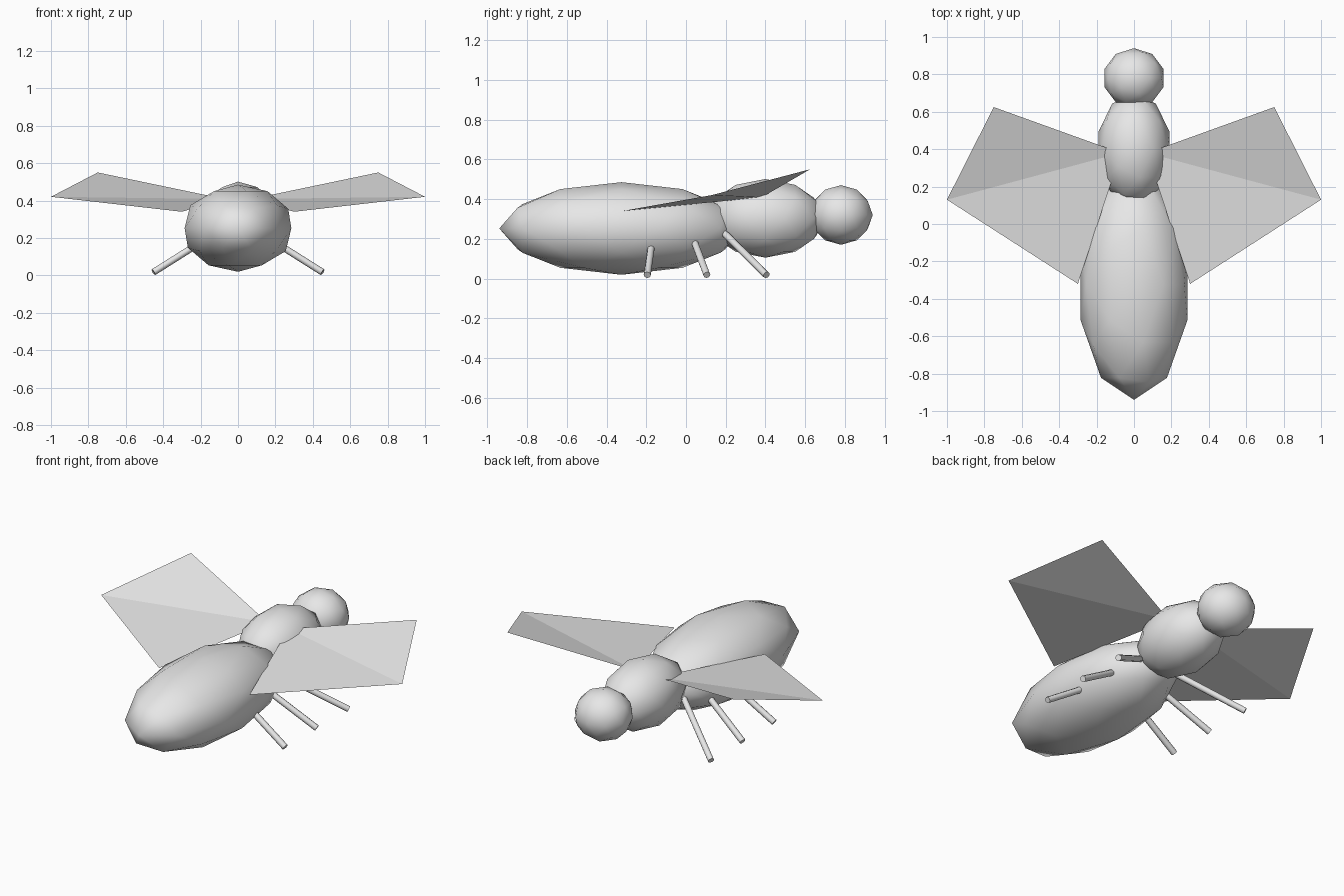
import bpy, bmesh, math
from mathutils import Vector

if "Cube" in bpy.data.objects:
    bpy.data.objects.remove(bpy.data.objects["Cube"])

grey = bpy.data.materials.new("light_grey")
grey.diffuse_color = (0.8, 0.8, 0.8, 1)
grey.use_nodes = True
grey.node_tree.nodes["Principled BSDF"].inputs["Base Color"].default_value = grey.diffuse_color


def body_part(name, centre, radii):
    """Smooth low-poly ball stretched to the given radii."""
    bpy.ops.mesh.primitive_ico_sphere_add(subdivisions=2, radius=1, location=centre)
    ob = bpy.context.object
    ob.name = name
    ob.scale = radii
    bpy.ops.object.transform_apply(location=False, rotation=False, scale=True)
    bpy.ops.object.shade_smooth()
    ob.data.materials.append(grey)


def leg(name, start, end, radius=0.018):
    """Thin rod between two points."""
    a, b = Vector(start), Vector(end)
    bpy.ops.mesh.primitive_cylinder_add(vertices=8, radius=radius,
                                        depth=(b - a).length, location=(a + b) / 2)
    ob = bpy.context.object
    ob.name = name
    ob.rotation_euler = (b - a).to_track_quat('Z', 'Y').to_euler()
    bpy.ops.object.shade_smooth_by_angle(angle=math.radians(50))
    ob.data.materials.append(grey)


def wing(name, side):
    """Single sheet folded along the line from root to outer corner."""
    bm = bmesh.new()
    root, front, outer, rear = [bm.verts.new((side * x, y, z)) for x, y, z in (
        (0.07, 0.38, 0.408), (0.75, 0.625, 0.55), (1.0, 0.13, 0.42), (0.30, -0.32, 0.34))]
    for tri in ((root, outer, front), (root, rear, outer)):
        bm.faces.new(tri if side > 0 else tri[::-1])
    me = bpy.data.meshes.new(name)
    bm.to_mesh(me)
    bm.free()
    me.materials.append(grey)
    bpy.context.collection.objects.link(bpy.data.objects.new(name, me))


# Body
body_part("abdomen", (0, -0.325, 0.252), (0.30, 0.615, 0.233))
body_part("thorax", (0, 0.40, 0.303), (0.20, 0.30, 0.198))
body_part("head", (0, 0.78, 0.32), (0.165, 0.16, 0.15))

# Wings and legs on both sides
for side, label in ((1, "right"), (-1, "left")):
    wing(label + "_wing", side)
    for part, inner_y, foot_y in (("front", 0.15, 0.405), ("middle", 0.01, 0.105),
                                  ("rear", -0.16, -0.195)):
        leg(f"{label}_{part}_leg", (side * 0.05, inner_y, 0.27),
            (side * 0.45, foot_y, 0.018))
